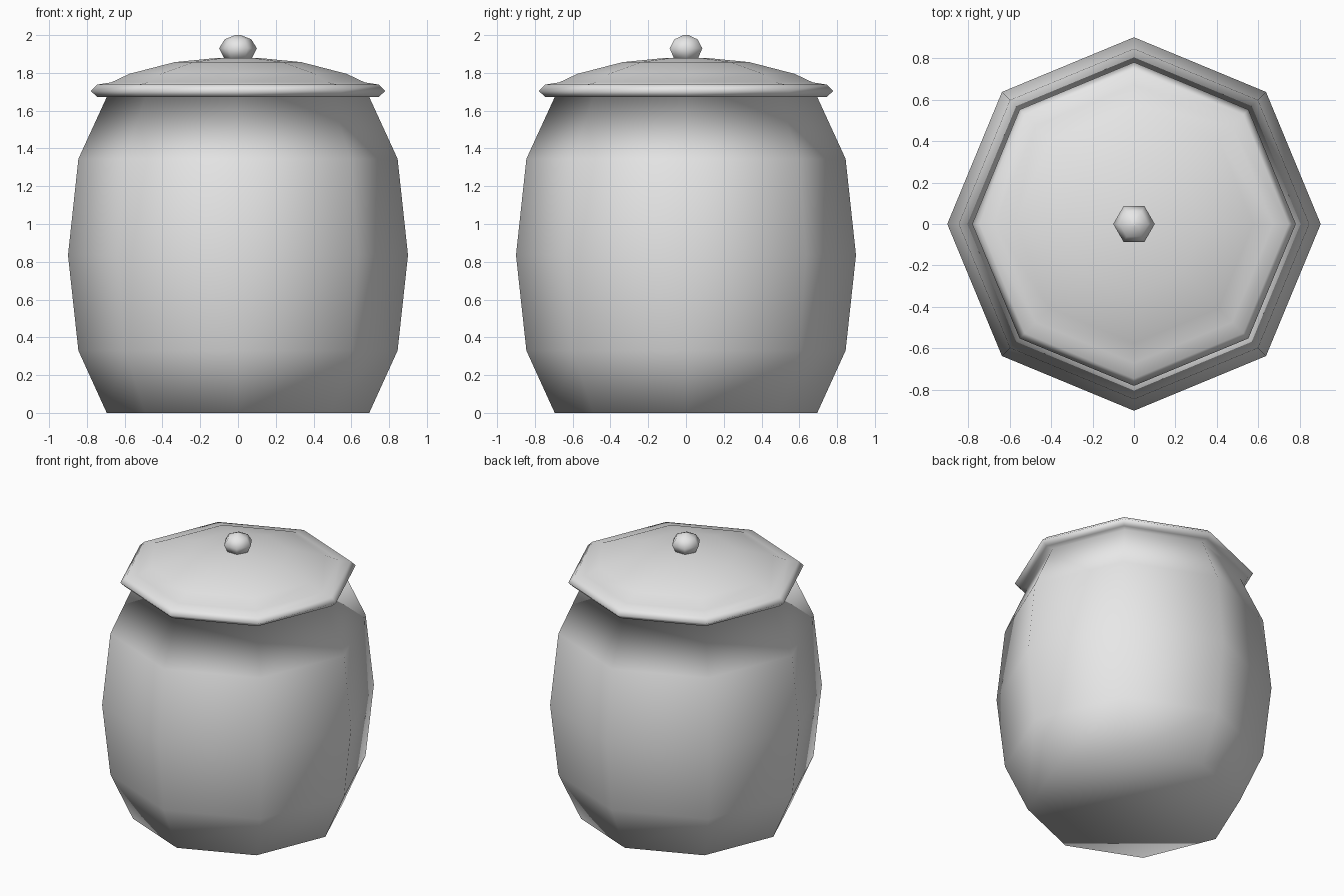
import bpy, bmesh, math

cube = bpy.data.objects.get("Cube")
if cube:
    bpy.data.objects.remove(cube, do_unlink=True)

grey = bpy.data.materials.new("plain_grey")
grey.use_nodes = True
grey.diffuse_color = (0.8, 0.8, 0.8, 1)
grey.node_tree.nodes["Principled BSDF"].inputs["Base Color"].default_value = (0.8, 0.8, 0.8, 1)


def lathe(name, profile, sides):
    """Turn a bottom-to-top (radius, height) profile into a closed, smooth solid."""
    bm = bmesh.new()
    rings = []
    for radius, z in profile:
        ring = []
        for i in range(sides):
            a = math.tau * i / sides
            ring.append(bm.verts.new((radius * math.cos(a), radius * math.sin(a), z)))
        rings.append(ring)
    for low, high in zip(rings, rings[1:]):
        for i in range(sides):
            j = (i + 1) % sides
            bm.faces.new((low[i], low[j], high[j], high[i]))
    bm.faces.new(rings[0][::-1])
    bm.faces.new(rings[-1])
    for face in bm.faces:
        face.smooth = True
    mesh = bpy.data.meshes.new(name)
    bm.to_mesh(mesh)
    bm.free()
    mesh.materials.append(grey)
    obj = bpy.data.objects.new(name, mesh)
    bpy.context.collection.objects.link(obj)
    return obj


# Bulging pot wall, running on into the overhanging rim and domed lid
body = [(0.695, 0), (0.845, 0.33), (0.9, 0.835), (0.845, 1.345), (0.695, 1.672)]
lid = [(0.745, 1.672), (0.78, 1.705), (0.745, 1.738), (0.67, 1.75),
       (0.575, 1.795), (0.335, 1.857), (0.1, 1.88)]
lathe("pot_with_lid", body + lid, 8)

# Six-sided knob
lathe("lid_knob", [(0.07, 1.87), (0.1, 1.93), (0.07, 1.978), (0.015, 2.0)], 6)
